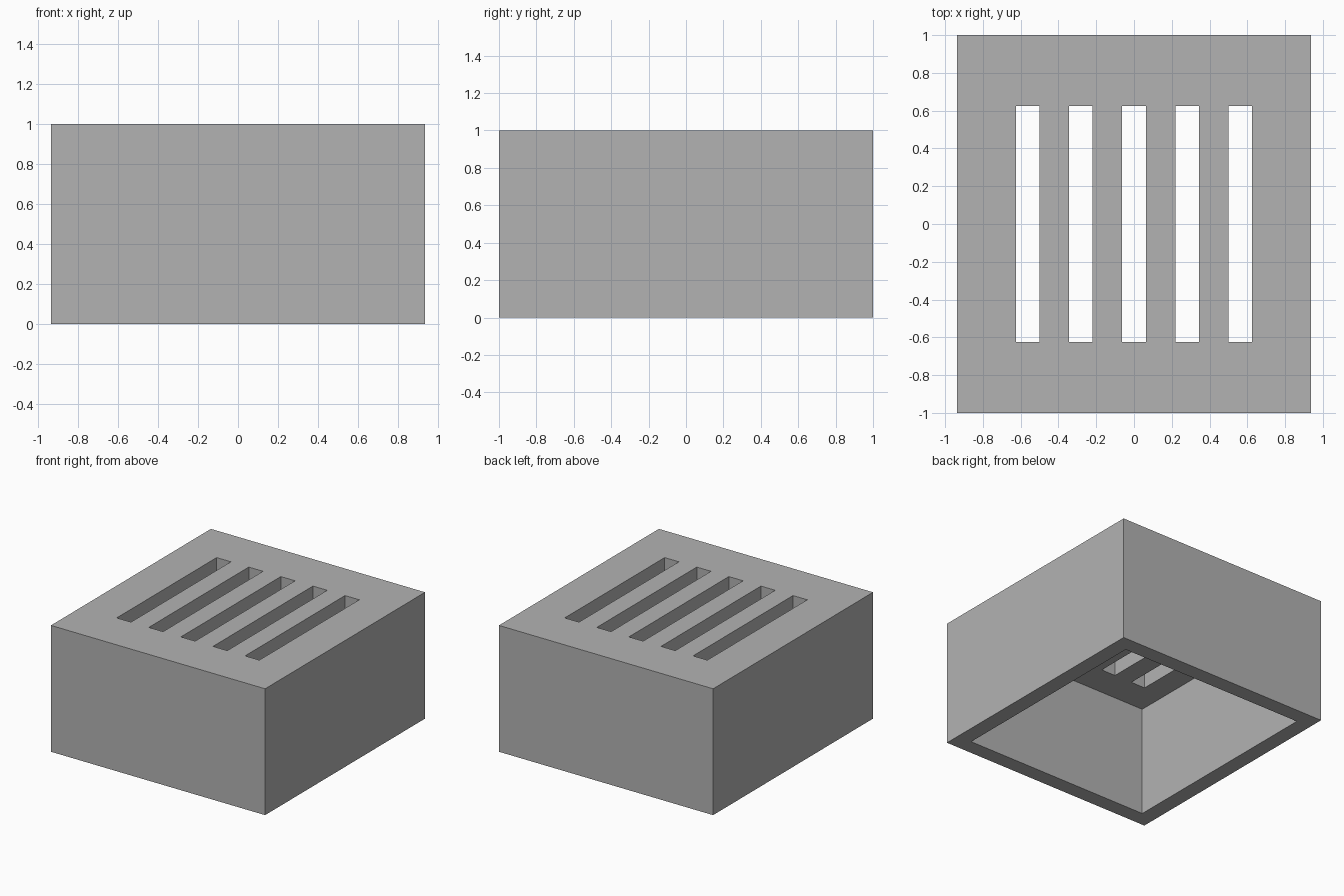
import bpy

cube = bpy.data.objects.get("Cube")
if cube:
    bpy.data.objects.remove(cube, do_unlink=True)

WIDTH, DEPTH, HEIGHT = 1.875, 2.0, 1.0
WALL = 0.125
SLOT_LENGTH, SLOT_PITCH = 1.25, 0.281

grey = bpy.data.materials.new("grey")
grey.use_nodes = True
colour = (0.45, 0.45, 0.45, 1)
grey.diffuse_color = colour
grey.node_tree.nodes["Principled BSDF"].inputs["Base Color"].default_value = colour


def box(name, x, width, depth, bottom, top):
    """Box centred on y = 0, spanning bottom to top."""
    bpy.ops.mesh.primitive_cube_add(size=1, location=(x, 0, (bottom + top) / 2))
    obj = bpy.context.object
    obj.name = name
    obj.scale = (width, depth, top - bottom)
    bpy.ops.object.transform_apply(location=True, rotation=False, scale=True)
    obj.data.materials.append(grey)
    return obj


def cut(target, cutter):
    """Subtract the cutter from the target, then discard it."""
    cutter.hide_render = True
    mod = target.modifiers.new(cutter.name, "BOOLEAN")
    mod.operation = "DIFFERENCE"
    mod.solver = "EXACT"
    mod.object = cutter
    bpy.context.view_layer.objects.active = target
    bpy.ops.object.modifier_apply(modifier=mod.name)
    bpy.data.objects.remove(cutter, do_unlink=True)


# Outer shell, hollow and open underneath
housing = box("vented_housing", 0, WIDTH, DEPTH, 0, HEIGHT)
cut(housing, box("cavity_cutter", 0, WIDTH - 2 * WALL, DEPTH - 2 * WALL,
                 -WALL, HEIGHT - WALL))

# Five vent slots through the top panel
for i in range(-2, 3):
    cut(housing, box("slot_cutter", i * SLOT_PITCH, WALL, SLOT_LENGTH,
                     HEIGHT - 2 * WALL, HEIGHT + WALL))
